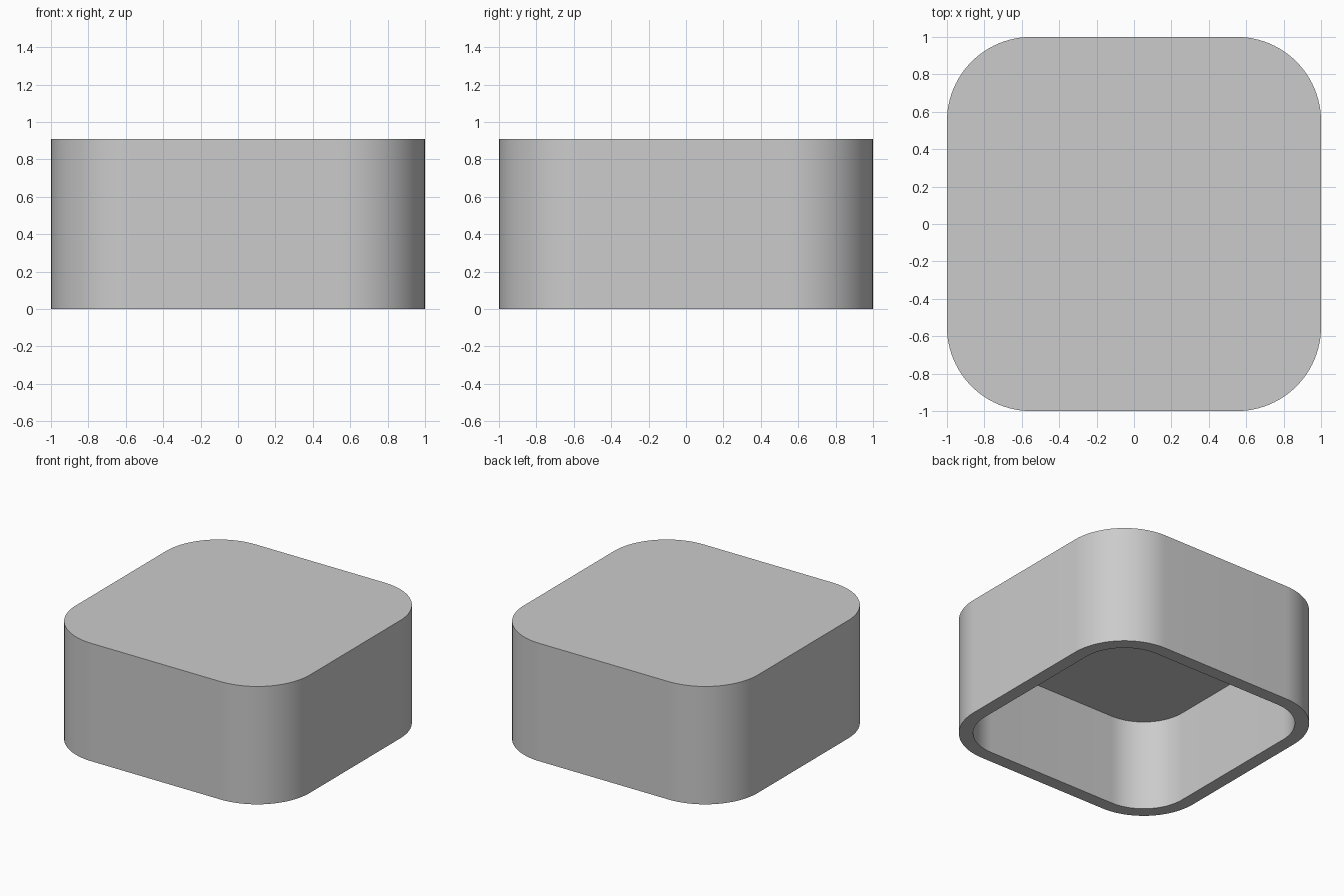
import bpy, bmesh, math

old = bpy.data.objects.get("Cube")
if old:
    bpy.data.objects.remove(old, do_unlink=True)

HEIGHT, CEILING = 0.91, 0.70
HALF, RADIUS, WALL = 1.0, 0.45, 0.1
STEPS = 24

grey = bpy.data.materials.new("light_grey")
grey.use_nodes = True
colour = (0.6, 0.6, 0.6, 1)
grey.diffuse_color = colour
grey.node_tree.nodes["Principled BSDF"].inputs["Base Color"].default_value = colour


def rounded_ring(bm, half, radius, z):
    """Ring of vertices round a square with rounded corners."""
    ring = []
    for corner in range(4):
        mid = math.radians(45 + 90 * corner)
        cx = math.copysign(half - radius, math.cos(mid))
        cy = math.copysign(half - radius, math.sin(mid))
        for i in range(STEPS + 1):
            a = math.pi / 2 * (corner + i / STEPS)
            ring.append(bm.verts.new((cx + radius * math.cos(a),
                                      cy + radius * math.sin(a), z)))
    return ring


def bridge(bm, a, b):
    for i in range(len(a)):
        j = (i + 1) % len(a)
        bm.faces.new((a[i], a[j], b[j], b[i]))


# Hollow cap: top, outer wall, bottom rim, inner wall, ceiling
bm = bmesh.new()
rings = [rounded_ring(bm, HALF, RADIUS, HEIGHT),
         rounded_ring(bm, HALF, RADIUS, 0),
         rounded_ring(bm, HALF - WALL, RADIUS - WALL, 0),
         rounded_ring(bm, HALF - WALL, RADIUS - WALL, CEILING)]
for upper, lower in zip(rings, rings[1:]):
    bridge(bm, upper, lower)
bm.faces.new(rings[0])
bm.faces.new(rings[-1])
bmesh.ops.recalc_face_normals(bm, faces=bm.faces)

mesh = bpy.data.meshes.new("hollow_cap")
bm.to_mesh(mesh)
bm.free()
mesh.materials.append(grey)
cap = bpy.data.objects.new("hollow_cap", mesh)
bpy.context.collection.objects.link(cap)

# Smooth corners with crisp rims
bpy.ops.object.select_all(action="DESELECT")
cap.select_set(True)
bpy.context.view_layer.objects.active = cap
bpy.ops.object.shade_smooth_by_angle(angle=math.radians(30))
